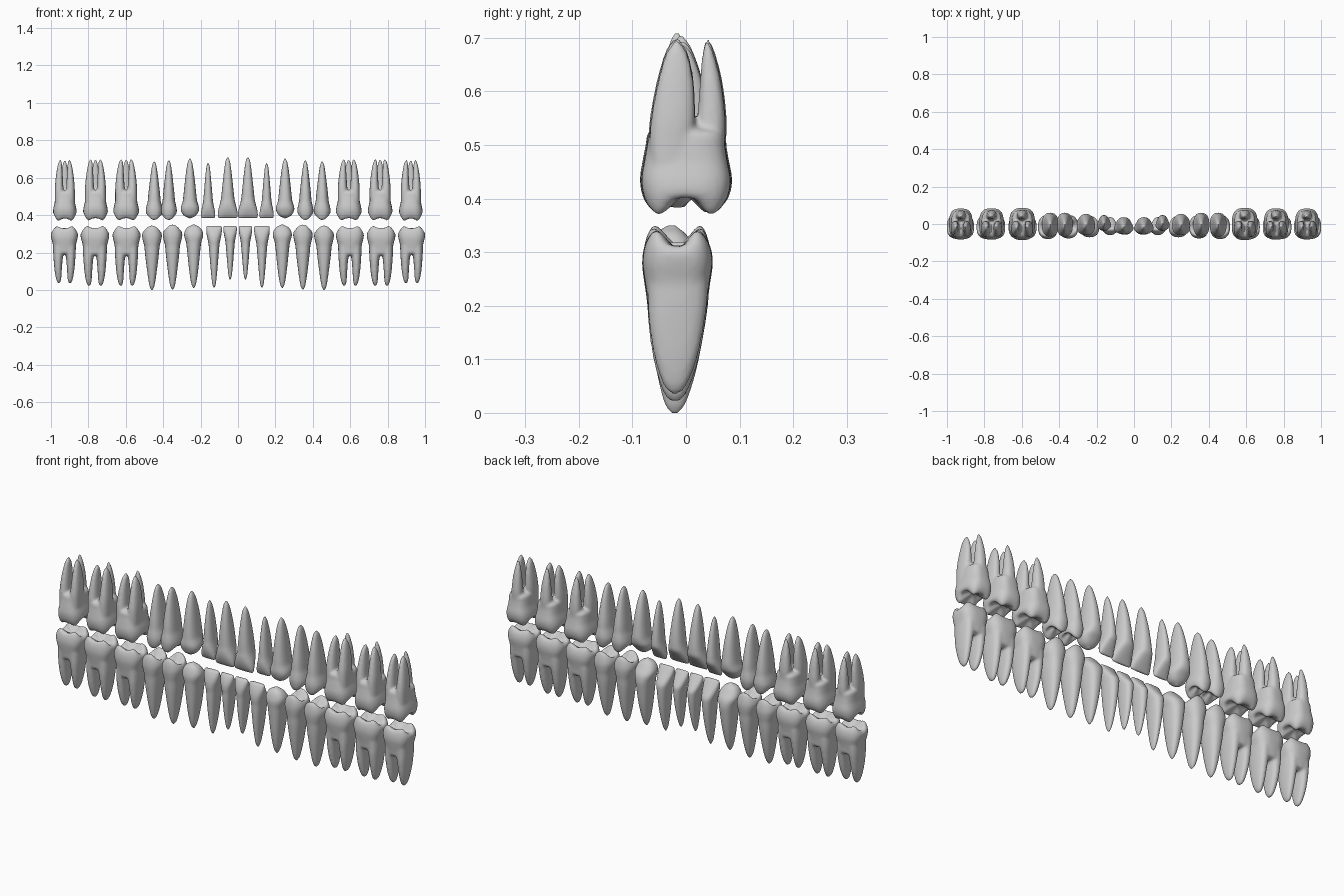
import bpy, bmesh
from math import cos, sin, pi

# Ring profiles: height (0 = biting edge, 1 = root tip), half width, front y, back y, cusp strength
INCISOR = [(.0, .86, -.42, -.20, 0), (.02, .97, -.58, -.08, 0), (.08, .99, -.80, .22, 0),
           (.16, .91, -.96, .62, 0), (.24, .78, -1, .96, 0), (.32, .68, -.95, 1, 0), (.45, .59, -.92, .93, 0),
           (.65, .46, -.80, .72, 0), (.84, .32, -.60, .40, 0), (.95, .20, -.42, .12, 0), (1, .04, -.22, -.08, 0)]
CANINE = [(.0, .05, -.32, -.12, 0), (.015, .28, -.50, .0, 0), (.05, .68, -.74, .25, 0), (.12, .96, -.92, .58, 0),
          (.19, .98, -1, .88, 0), (.28, .80, -.96, 1, 0), (.38, .71, -.92, .96, 0), (.6, .56, -.80, .78, 0),
          (.8, .40, -.62, .50, 0), (.94, .23, -.40, .20, 0), (1, .04, -.18, -.05, 0)]
PREMOLAR = [(.10, .05, -.05, .05, 0), (.085, .35, -.3, .3, .03), (.05, .62, -.6, .58, .05), (.045, .82, -.8, .76, .04),
            (.09, .95, -.94, .91, .02), (.16, 1, -1, 1, 0), (.24, .90, -.97, .98, 0), (.32, .77, -.91, .92, 0),
            (.45, .69, -.86, .86, 0), (.65, .53, -.72, .68, 0), (.82, .38, -.55, .47, 0),
            (.95, .22, -.36, .22, 0), (1, .04, -.16, .0, 0)]
MOLAR = [(.10, .05, -.05, .05, 0), (.085, .3, -.26, .26, .03), (.05, .6, -.52, .50, .06), (.028, .8, -.74, .70, .065),
         (.06, .93, -.88, .86, .04), (.12, 1, -.97, .97, .015), (.2, .97, -1, 1, 0), (.3, .86, -.94, .93, 0),
         (.38, .82, -.88, .88, 0), (.46, .76, -.82, .84, 0), (.49, .5, -.6, .6, 0)]
# Separate molar roots: height, half width, front y, back y, centre x
UPPER_CHEEK = [(.25, .42, -.8, .1, .43), (.40, .41, -.82, .14, .44), (.55, .36, -.78, .20, .48),
               (.75, .28, -.64, .17, .46), (.9, .19, -.48, .06, .42), (.97, .11, -.34, -.08, .39), (1, .03, -.24, -.16, .38)]
UPPER_PALATE = [(.25, .5, .0, .8, 0), (.40, .46, .1, .87, 0), (.55, .41, .25, .88, 0),
                (.75, .32, .31, .79, 0), (.9, .2, .36, .65, 0), (.97, .11, .41, .55, 0), (1, .03, .46, .5, 0)]
LOWER_ROOT = [(.3, .44, -.86, .88, .40), (.42, .41, -.85, .86, .42), (.55, .34, -.82, .78, .46),
              (.75, .27, -.68, .60, .46), (.9, .20, -.48, .36, .43), (.97, .12, -.32, .18, .41), (1, .03, -.12, 0, .40)]


def smooth_rows(rows, steps=3):
    """Catmull-Rom interpolation between profile rows."""
    out = []
    for i in range(len(rows) - 1):
        p = [rows[max(0, min(len(rows) - 1, i + k))] for k in (-1, 0, 1, 2)]
        for s in range(steps):
            t = s / steps
            out.append([.5 * (2 * b + (c - a) * t + (2 * a - 5 * b + 4 * c - d) * t * t
                              + (3 * b - a - 3 * c + d) * t ** 3) for a, b, c, d in zip(*p)])
    return out + [list(rows[-1])]


def loft(bm, rows, tooth, cusps=0, power=2.4, root=False, flip=1, n=32):
    """Skin superellipse rings; the last column is root offset or cusp strength."""
    z0, z1, hw, yc, yd, side = tooth
    rings = []
    for h, fx, ya, yb, extra in smooth_rows(rows):
        ring = []
        for i in range(n):
            t = 2 * pi * i / n
            c, s = cos(t), sin(t)
            x = fx * abs(c) ** (2 / power) * (1 if c > 0 else -1)
            y = (ya + yb) / 2 + (yb - ya) / 2 * abs(s) ** (2 / power) * (1 if s > 0 else -1)
            hh = h
            if root:
                x += extra * flip
            elif cusps == 4:
                hh += extra * (.5 * cos(4 * t) + .5 * cos(2 * t))
            elif cusps == 2:
                hh += extra * cos(2 * t)
            ring.append(bm.verts.new((side * hw * x, yc + yd * y, z0 + (z1 - z0) * hh)))
        rings.append(ring)
    for a, b in zip(rings, rings[1:]):
        for i in range(n):
            j = (i + 1) % n
            bm.faces.new((a[i], a[j], b[j], b[i]))
    bm.faces.new(rings[0])
    bm.faces.new(rings[-1])


def make_tooth(name, kind, x, side, z0, z1, hw, yc, yd):
    bm = bmesh.new()
    tooth = (z0, z1, hw, yc, yd, side)
    if kind == 'molar':
        loft(bm, MOLAR, tooth, 4, 2.9)
        for f in (-1, 1):
            loft(bm, UPPER_CHEEK if z1 > z0 else LOWER_ROOT, tooth, root=True, flip=f)
        if z1 > z0:
            loft(bm, UPPER_PALATE, tooth, root=True)
    elif kind == 'premolar':
        loft(bm, PREMOLAR, tooth, 2)
    else:
        loft(bm, INCISOR if kind == 'incisor' else CANINE, tooth)
    bmesh.ops.recalc_face_normals(bm, faces=bm.faces)
    for f in bm.faces:
        f.smooth = True
    me = bpy.data.meshes.new(name)
    bm.to_mesh(me)
    bm.free()
    ob = bpy.data.objects.new(name, me)
    bpy.context.collection.objects.link(ob)
    ob.location.x = x * side
    if kind == 'molar':
        # Fuse crown and roots into one skin
        r = ob.modifiers.new('fuse', 'REMESH')
        r.mode = 'VOXEL'
        r.voxel_size = .006
        r.use_smooth_shade = True
        s = ob.modifiers.new('soften', 'SMOOTH')
        s.factor = .5
        s.iterations = 4


# name, kind, right x, left x, edge z, root tip z, half width, centre y, half depth
TEETH = [
    ('upper_central_incisor', 'incisor', .053, .055, .384, .708, .053, -.010, .046),
    ('upper_lateral_incisor', 'incisor', .153, .160, .384, .678, .038, .005, .042),
    ('upper_canine', 'canine', .252, .257, .383, .702, .049, -.003, .057),
    ('upper_first_premolar', 'premolar', .360, .370, .376, .692, .043, -.004, .064),
    ('upper_second_premolar', 'premolar', .450, .448, .376, .686, .045, -.004, .064),
    ('upper_first_molar', 'molar', .592, .598, .374, .700, .069, 0, .086),
    ('upper_second_molar', 'molar', .760, .762, .374, .700, .066, 0, .084),
    ('upper_third_molar', 'molar', .924, .926, .372, .696, .063, 0, .083),
    ('lower_central_incisor', 'incisor', .040, .042, .342, .055, .036, -.012, .044),
    ('lower_lateral_incisor', 'incisor', .128, .128, .342, .012, .042, -.012, .048),
    ('lower_canine', 'canine', .237, .237, .350, .010, .051, -.014, .057),
    ('lower_first_premolar', 'premolar', .347, .350, .347, .002, .052, -.015, .062),
    ('lower_second_premolar', 'premolar', .460, .460, .342, .000, .053, -.016, .064),
    ('lower_first_molar', 'molar', .598, .596, .340, .020, .075, -.016, .066),
    ('lower_second_molar', 'molar', .765, .765, .340, .020, .077, -.016, .066),
    ('lower_third_molar', 'molar', .928, .928, .339, .034, .073, -.016, .065),
]
for name, kind, xr, xl, *dims in TEETH:
    make_tooth(name + '_right', kind, xr, 1, *dims)
    make_tooth(name + '_left', kind, xl, -1, *dims)
